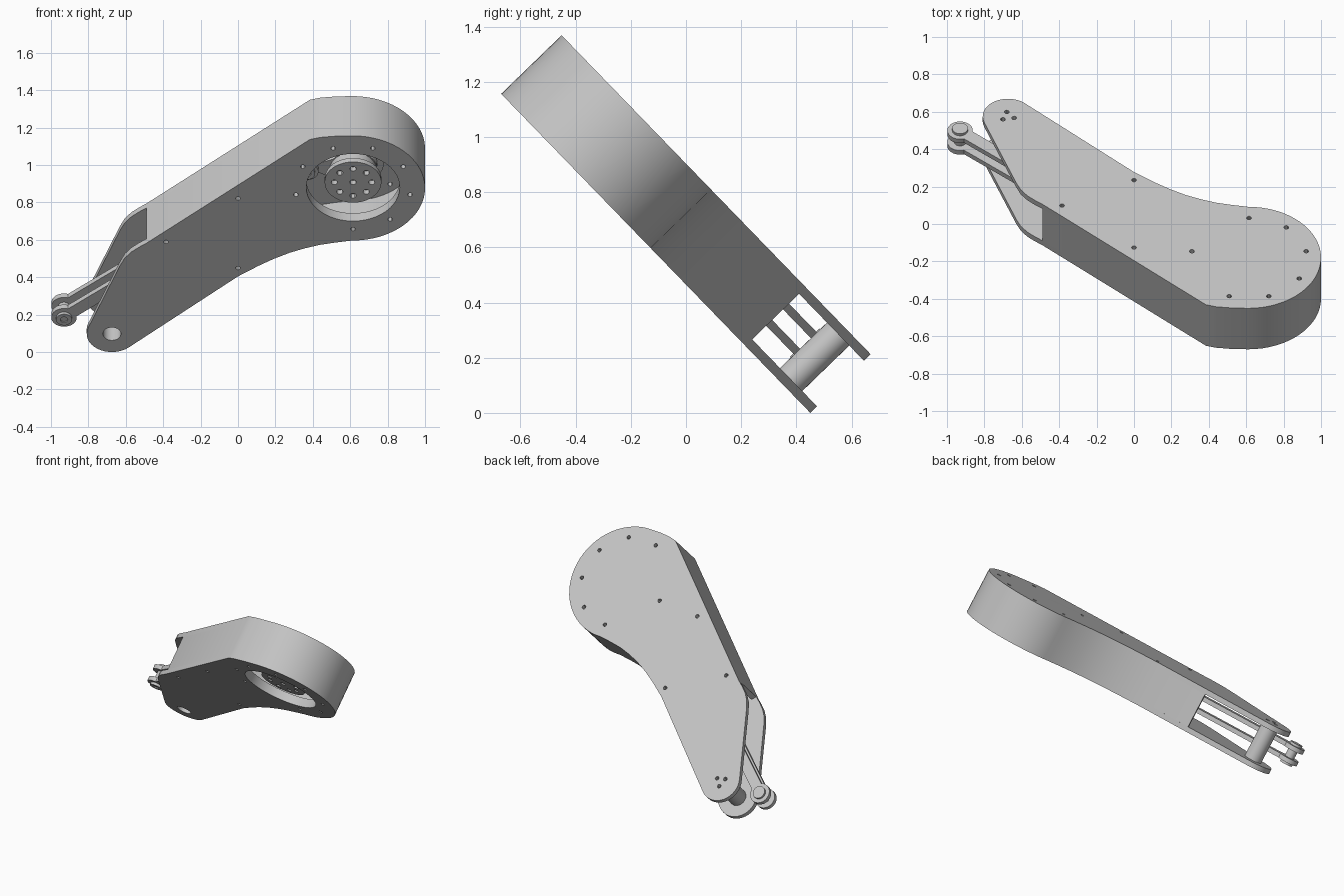
import bpy, bmesh
from math import sin, cos, radians, pi
from mathutils import Matrix, Vector

cube = bpy.data.objects.get("Cube")
if cube:
    bpy.data.objects.remove(cube, do_unlink=True)

grey = bpy.data.materials.new("plain grey")
grey.use_nodes = True
grey.diffuse_color = (0.55, 0.55, 0.55, 1)
grey.node_tree.nodes["Principled BSDF"].inputs["Base Color"].default_value = grey.diffuse_color

# The arm is drawn flat, front face at depth 0, then leaned back
LEAN = Matrix.Translation((0, 0.4505, 0)) @ Matrix.Rotation(radians(134.1), 4, 'X')
DEPTH, PLATE = 0.305, 0.034
BIG, SMALL = (0.615, 1.225), (-0.674, 0.135)
PIN, CRANK = (-0.93, 0.155), (0.37, 1.24)


def arc(centre, r, a0, a1, n):
    angles = [radians(a0 + (a1 - a0) * i / n) for i in range(n + 1)]
    return [(centre[0] + r * cos(a), centre[1] + r * sin(a)) for a in angles]


def circle(centre, r, n=32):
    return arc(centre, r, 0, 360, n)[:-1]


def slab(name, loops, front, back):
    """Flat part filled between closed loops, spanning two depths."""
    curve = bpy.data.curves.new(name, 'CURVE')
    curve.dimensions = '2D'
    curve.fill_mode = 'BOTH'
    curve.extrude = (back - front) / 2
    for loop in loops:
        spline = curve.splines.new('POLY')
        spline.points.add(len(loop) - 1)
        for p, (x, y) in zip(spline.points, loop):
            p.co = (x, y, 0, 1)
        spline.use_cyclic_u = True
    temp = bpy.data.objects.new(name + " curve", curve)
    mesh = bpy.data.meshes.new_from_object(temp)
    bpy.data.objects.remove(temp)
    bpy.data.curves.remove(curve)
    bm = bmesh.new()
    bm.from_mesh(mesh)
    bmesh.ops.remove_doubles(bm, verts=bm.verts, dist=1e-5)
    bmesh.ops.recalc_face_normals(bm, faces=bm.faces)
    bm.transform(LEAN @ Matrix.Translation((0, 0, -(front + back) / 2)))
    bm.to_mesh(mesh)
    bm.free()
    mesh.materials.clear()
    mesh.materials.append(grey)
    obj = bpy.data.objects.new(name, mesh)
    bpy.context.collection.objects.link(obj)
    bpy.ops.object.select_all(action='DESELECT')
    obj.select_set(True)
    bpy.context.view_layer.objects.active = obj
    bpy.ops.object.shade_smooth_by_angle(angle=radians(30))
    return obj


def inset(path, d):
    """Offset an open path to its right."""
    out = []
    for i, p in enumerate(path):
        a, b = Vector(path[max(i - 1, 0)]), Vector(path[min(i + 1, len(path) - 1)])
        t = (b - a).normalized()
        out.append((p[0] + t.y * d, p[1] - t.x * d))
    return out


def bar(a, b, ra, rb, width):
    """Link outline: round eyes joined by a straight bar."""
    d = Vector(b) - Vector(a)
    ang = Vector((1, 0)).angle_signed(d) * -1 * 180 / pi
    ka, kb = 30, 30
    if width < ra:
        ka = 32
    return arc(a, ra, ang + ka, ang + 360 - ka, 24) + arc(b, rb, ang - 180 + kb, ang + 180 - kb, 24)


# Outline of the arm, clockwise from the small end
small_end = arc(SMALL, 0.135, 312, 158, 16)
neck = [(-0.63, 0.645), (-0.605, 0.7), (-0.57, 0.745), (-0.53, 0.78)]
upper = [(-0.49, 0.81), (0.385, 1.583), (0.44, 1.598), (0.52, 1.607)]
big_end = arc((0.61, 1.22), 0.39, 90, -90, 32)
lower = [(0.52, 0.815), (0.438, 0.798), (0.36, 0.773), (0.278, 0.74),
         (0.19, 0.693), (0.107, 0.64), (0, 0.563)]
outline = small_end + neck + upper + big_end + lower

# Screw hole positions
ring = {a: arc(BIG, 0.31, a, a, 1)[0] for a in range(-90, 230, 40)}
side_holes = [(0, 1.143), (-0.385, 0.82), (0, 0.625)]
boss_holes = arc(SMALL, 0.035, 20, 260, 2)
screws = [circle(p, 0.013, 12) for p in list(ring.values()) + side_holes]

# Plates and rim wall
slab("front_plate", [outline, circle(BIG, 0.25, 48), circle(SMALL, 0.048)] + screws, 0, PLATE)
back_screws = [circle(p, 0.013, 12) for a, p in ring.items() if a != 150]
back_screws += [circle(p, 0.013, 12) for p in side_holes + boss_holes]
slab("back_plate", [outline] + back_screws, DEPTH - PLATE, DEPTH)
rim = upper + big_end + lower + [(-0.25, 0.338)]
slab("rim_wall", [rim + inset(rim, 0.035)[::-1]], PLATE, DEPTH - PLATE)

# Pivot tube at the small end
slab("pivot_tube", [circle(SMALL, 0.058), circle(SMALL, 0.048)], PLATE, DEPTH - PLATE)

# Motor and hub inside the round opening
hub_holes = [circle(p, 0.017, 12) for p in arc(BIG, 0.1, 0, 315, 7)] + [circle(BIG, 0.017, 12)]
slab("hub_disc", [circle(BIG, 0.152, 40)] + hub_holes, 0.04, 0.07)
slab("hub_neck", [circle(BIG, 0.125)], 0.075, 0.14)
slab("motor_body", [circle(BIG, 0.165, 40)], 0.19, DEPTH - PLATE)
slab("opening_ring", [circle(BIG, 0.275, 48), circle(BIG, 0.25, 48)], PLATE, 0.06)
slab("crank_lever", [bar(BIG, CRANK, 0.13, 0.06, 0.07)], 0.14, 0.185)

# Paired push rods with pins at both ends
for name, front in (("front_push_rod", 0.105), ("back_push_rod", 0.19)):
    slab(name, [bar(PIN, CRANK, 0.068, 0.06, 0.065)], front, front + 0.03)
for name, p in (("outer_pin", PIN), ("inner_pin", CRANK)):
    slab(name, [circle(p, 0.032)], 0.095, 0.23)
    slab(name + "_front_cap", [circle(p, 0.042), circle(p, 0.02)], 0.088, 0.105)
    slab(name + "_back_cap", [circle(p, 0.042)], 0.22, 0.236)
